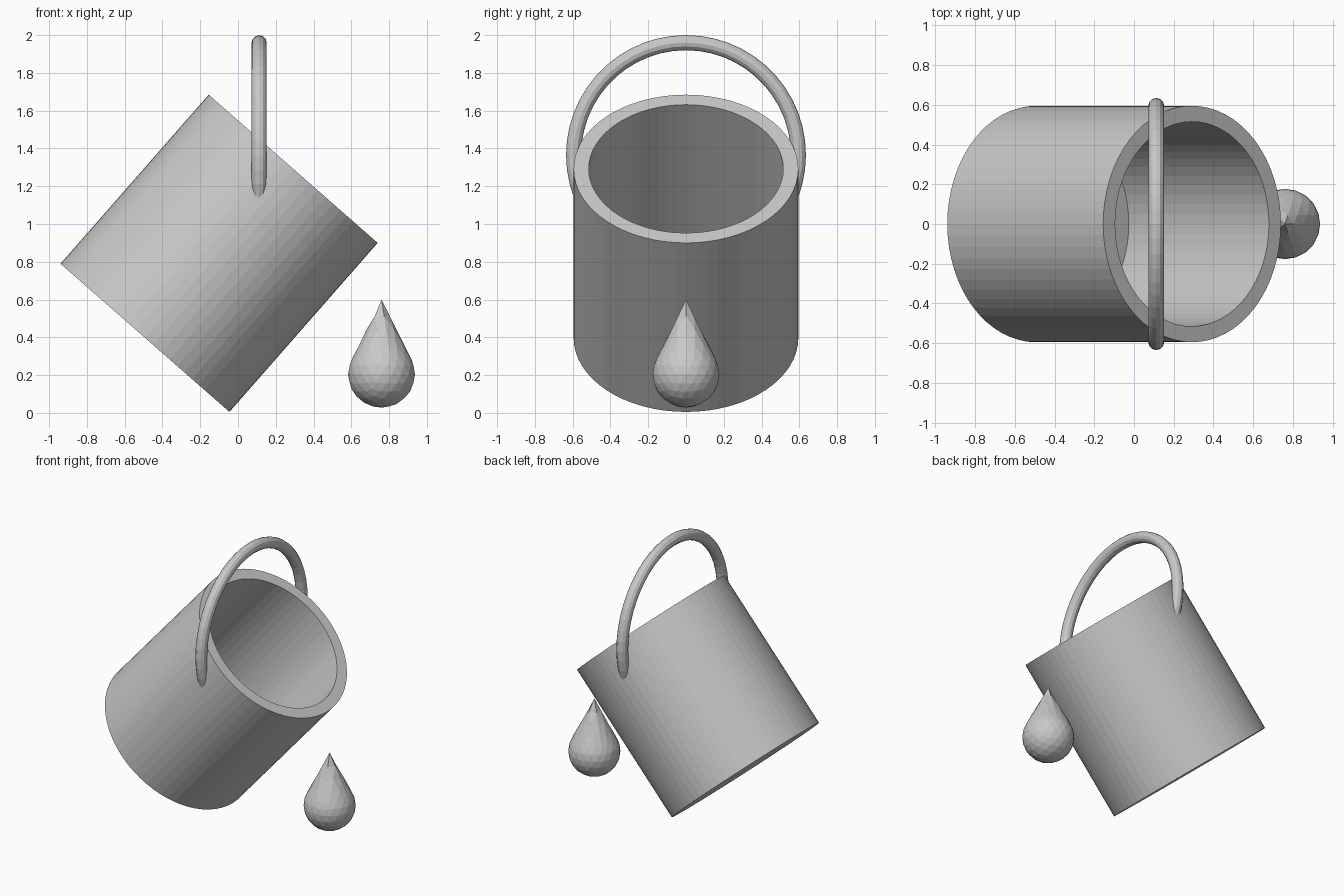
import bpy, bmesh, math
from mathutils import Vector, Matrix

if "Cube" in bpy.data.objects:
    bpy.data.objects.remove(bpy.data.objects["Cube"])

grey = bpy.data.materials.new("light grey")
grey.use_nodes = True
COLOUR = (0.58, 0.58, 0.58, 1)
grey.diffuse_color = COLOUR
grey.node_tree.nodes["Principled BSDF"].inputs["Base Color"].default_value = COLOUR


def add_object(name, bm):
    bmesh.ops.recalc_face_normals(bm, faces=bm.faces)
    mesh = bpy.data.meshes.new(name)
    bm.to_mesh(mesh)
    bm.free()
    mesh.materials.append(grey)
    obj = bpy.data.objects.new(name, mesh)
    bpy.context.collection.objects.link(obj)
    return obj


def bridge(bm, a, b):
    for i in range(len(a)):
        j = (i + 1) % len(a)
        bm.faces.new((a[i], a[j], b[j], b[i]))


# Bucket: a thick-walled cylinder, tipped toward +x
RADIUS, INNER, HEIGHT, FLOOR, SIDES = 0.595, 0.515, 1.19, 0.12, 64
bm = bmesh.new()
rings = []
for r, z in ((RADIUS, 0), (RADIUS, HEIGHT), (INNER, HEIGHT), (INNER, FLOOR)):
    rings.append([bm.verts.new((r * math.cos(math.tau * i / SIDES),
                                r * math.sin(math.tau * i / SIDES), z))
                  for i in range(SIDES)])
for a, b in zip(rings, rings[1:]):
    bridge(bm, a, b)
bm.faces.new(rings[0])
bm.faces.new(rings[-1])
bucket = add_object("bucket", bm)
bucket.matrix_world = (Matrix.Translation((-0.4925, 0, 0.3975))
                       @ Matrix.Rotation(math.radians(41.25), 4, "Y"))

# Handle: an upright arc of round bar whose ends are buried in the wall
ARC, BAR, STEPS, BAR_SIDES = 0.595, 0.04, 32, 12
DIP = math.radians(21)
bm = bmesh.new()
rings = []
for s in range(STEPS + 1):
    a = -DIP + (math.pi + 2 * DIP) * s / STEPS
    out = Vector((0, math.cos(a), math.sin(a)))
    ring = []
    for k in range(BAR_SIDES):
        t = math.tau * k / BAR_SIDES
        ring.append(bm.verts.new(out * (ARC + BAR * math.cos(t))
                                 + Vector((BAR * math.sin(t), 0, 0))))
    rings.append(ring)
for a, b in zip(rings, rings[1:]):
    bridge(bm, a, b)
bm.faces.new(rings[0])
bm.faces.new(rings[-1])
handle = add_object("handle", bm)
handle.location = (0.112, 0, 1.365)

# Water drop: a faceted ball whose top is drawn up into a tangent cone
BALL, TIP = 0.177, 0.395
bm = bmesh.new()
bmesh.ops.create_icosphere(bm, subdivisions=3, radius=BALL)
slope = math.tan(math.asin(BALL / TIP))
for v in bm.verts:
    if v.co.z > BALL * BALL / TIP:
        v.co.z = TIP - v.co.xy.length / slope
drop = add_object("water_drop", bm)
drop.location = (0.76, 0, 0.205)
